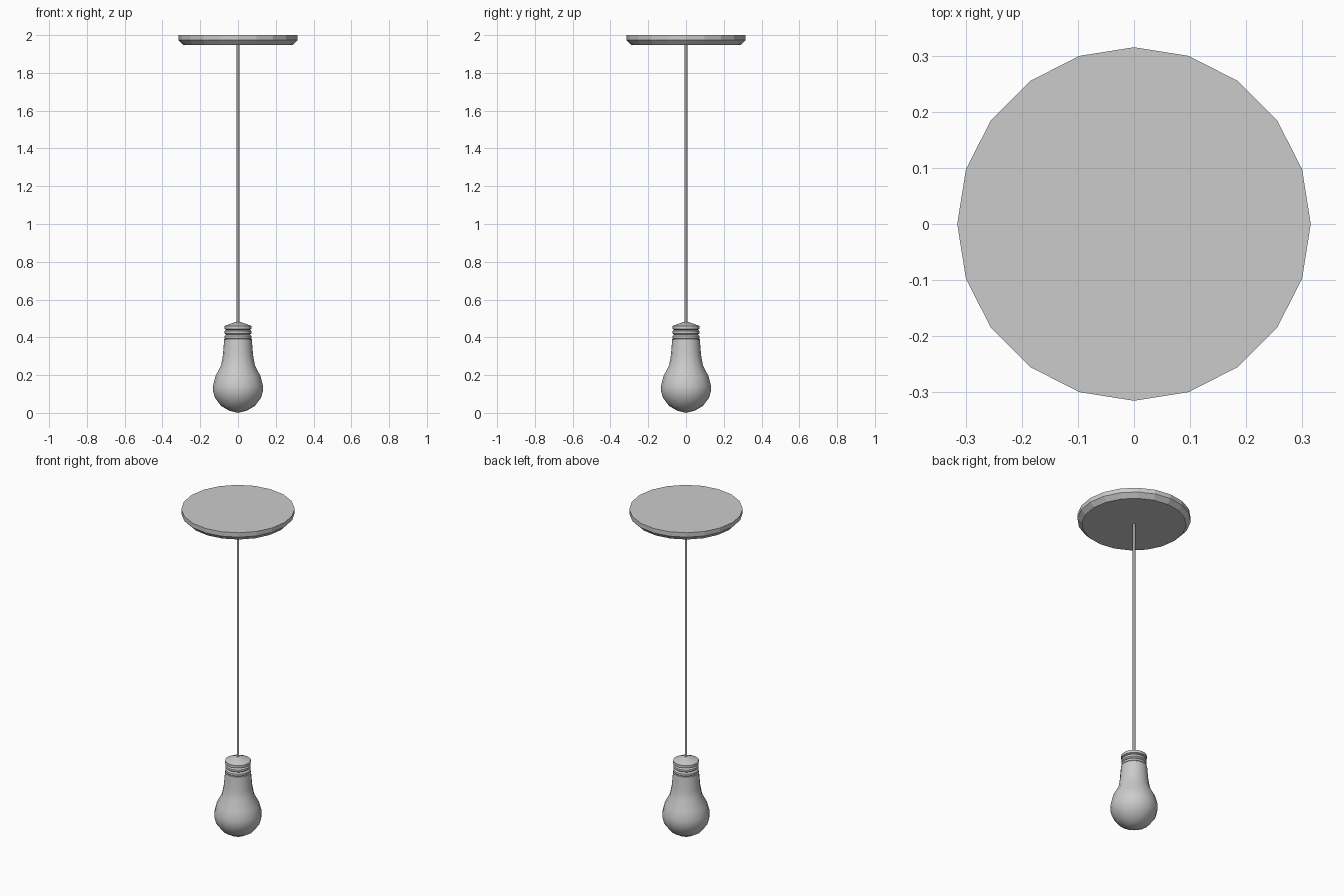
import bpy, bmesh, math

if "Cube" in bpy.data.objects:
    bpy.data.objects.remove(bpy.data.objects["Cube"])


def lathe(name, profile, sides, smooth=None):
    """Revolve an (r, z) profile around z; r = 0 makes a pole."""
    bm = bmesh.new()
    rings = []
    for r, z in profile:
        if r == 0:
            rings.append([bm.verts.new((0, 0, z))] * sides)
        else:
            rings.append([bm.verts.new((r * math.cos(2 * math.pi * i / sides),
                                        r * math.sin(2 * math.pi * i / sides), z))
                          for i in range(sides)])
    for a, b in zip(rings, rings[1:]):
        for i in range(sides):
            j = (i + 1) % sides
            quad = list(dict.fromkeys((a[i], a[j], b[j], b[i])))
            bm.faces.new(quad)
    # Close open ends with a flat cap
    for ring in (rings[0], rings[-1]):
        if ring[0] is not ring[1]:
            bm.faces.new(ring)
    bmesh.ops.recalc_face_normals(bm, faces=bm.faces)
    mesh = bpy.data.meshes.new(name)
    bm.to_mesh(mesh)
    bm.free()
    obj = bpy.data.objects.new(name, mesh)
    bpy.context.collection.objects.link(obj)
    if smooth:
        bpy.ops.object.select_all(action='DESELECT')
        obj.select_set(True)
        bpy.context.view_layer.objects.active = obj
        bpy.ops.object.shade_smooth_by_angle(angle=math.radians(smooth))
    return obj


# Ceiling plate with chamfered lower edge
lathe("ceiling_plate", [(0.29, 1.947), (0.315, 1.973), (0.315, 2.0)], 20)

# Hanging cord
lathe("cord", [(0.007, 0.47), (0.007, 1.95)], 8, 50)

# Glass bulb
lathe("bulb", [(0, 0), (0.045, 0.011), (0.09, 0.037), (0.122, 0.08),
               (0.132, 0.115), (0.132, 0.145), (0.119, 0.195), (0.09, 0.25),
               (0.08, 0.305), (0.073, 0.39), (0, 0.39)], 16, 30)

# Socket: ribbed collar and shallow conical top
ribs = [(0.062, 0.388)]
for z in (0.395, 0.421):
    ribs += [(0.071, z), (0.071, z + 0.012), (0.062, z + 0.019)]
ribs += [(0.072, 0.444), (0.072, 0.46), (0.012, 0.482), (0, 0.482)]
lathe("socket", ribs, 16, 30)
